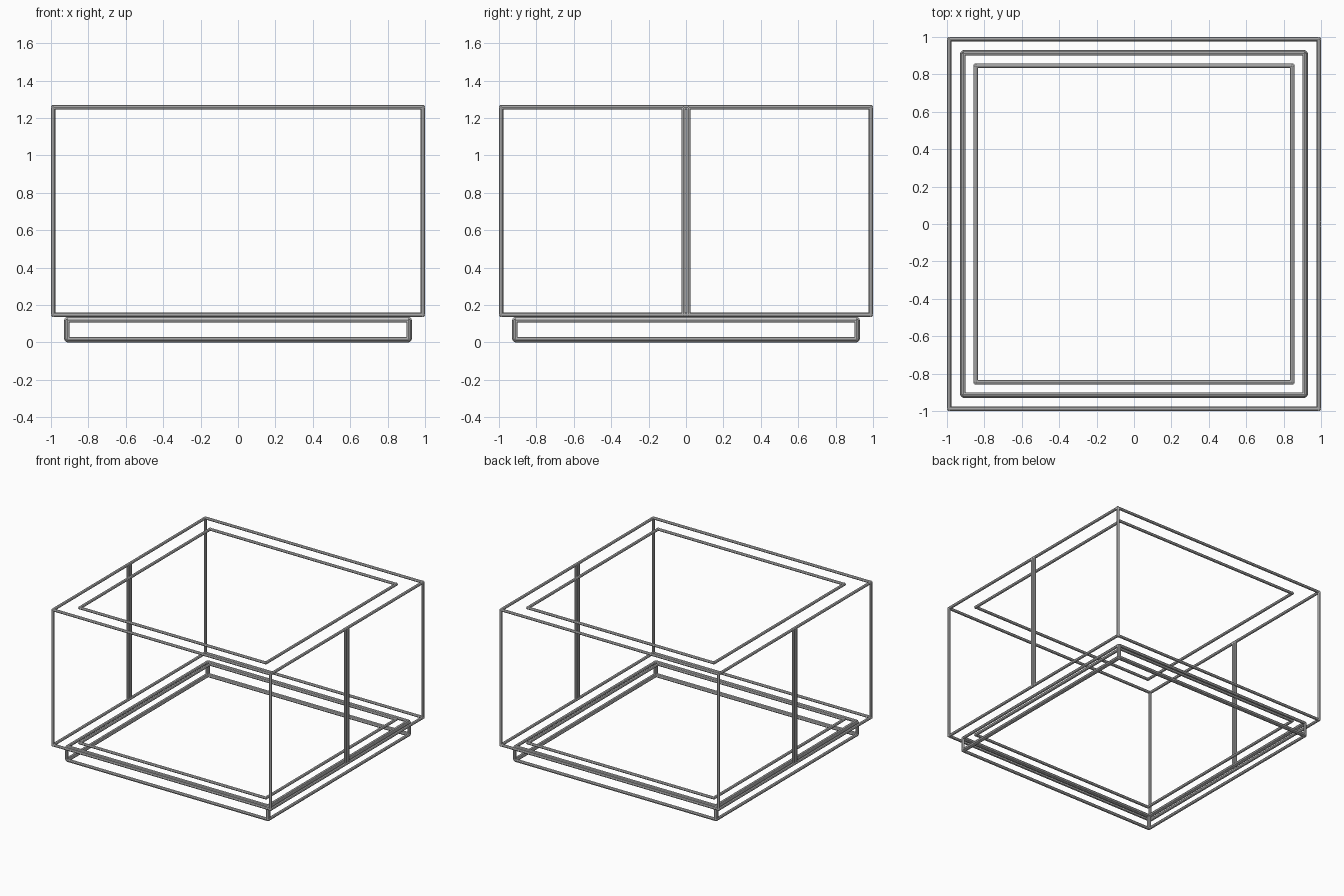
import bpy
import bmesh
from mathutils import Matrix

if "Cube" in bpy.data.objects:
    bpy.data.objects.remove(bpy.data.objects["Cube"])

R = 0.0115               # rod radius
H = 0.9885               # half width of the outer frame (rod centre)
INNER = 0.846            # half width of the inner rings
Z0, Z1 = 0.147, 1.257    # lower and upper ring heights


def rods(name, paths):
    """One object of thin eight-sided rods, one per straight path."""
    cu = bpy.data.curves.new(name, 'CURVE')
    cu.dimensions = '3D'
    cu.bevel_depth = R
    cu.bevel_resolution = 2
    cu.use_fill_caps = True
    for path in paths:
        sp = cu.splines.new('POLY')
        sp.points.add(len(path) - 1)
        for p, co in zip(sp.points, path):
            p.co = (*co, 1)
        sp.use_smooth = False
    ob = bpy.data.objects.new(name, cu)
    bpy.context.collection.objects.link(ob)
    return ob


def square(h, z):
    """Four rods, running slightly past the corners so they close."""
    e = h + R * 0.5
    return [path for s in (-h, h) for path in
            ([(-e, s, z), (e, s, z)], [(s, -e, z), (s, e, z)])]


def post(x, y):
    return [(x, y, Z0 - R * 0.5), (x, y, Z1 + R * 0.5)]


# Upper body: outer rings, inner rings, corner posts
rods("outer_rings", square(H, Z0) + square(H, Z1))
rods("inner_rings", square(INNER, Z0) + square(INNER, Z1))
rods("corner_posts", [post(x, y) for x in (-H, H) for y in (-H, H)])

# Paired posts halfway along the left and right sides
rods("middle_posts", [post(x, y) for x in (-H, H) for y in (-0.0135, 0.0135)])

# Base plinth: rods along every edge of a low, finely bevelled box
bm = bmesh.new()
bmesh.ops.create_cube(bm, size=1, matrix=Matrix.Translation((0, 0, 0.0685))
                      @ Matrix.Diagonal((1.837, 1.837, 0.114, 1)))
bmesh.ops.bevel(bm, geom=bm.edges[:], offset=0.007, segments=1,
                profile=0.5, affect='EDGES')
rods("base_plinth", [[v.co.copy() for v in e.verts] for e in bm.edges])
bm.free()
